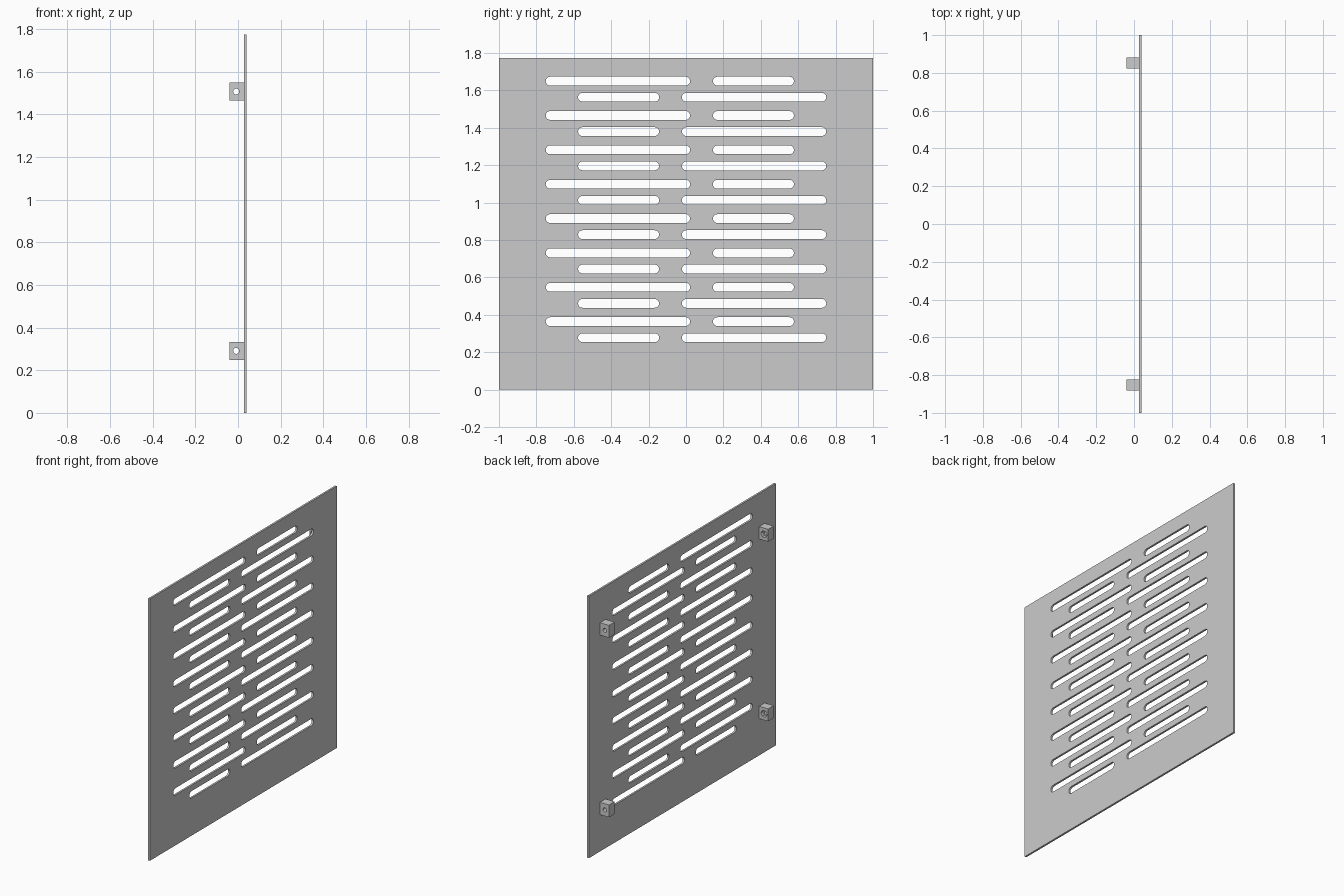
import bpy
import bmesh
from math import cos, sin, pi, radians

if "Cube" in bpy.data.objects:
    bpy.data.objects.remove(bpy.data.objects["Cube"], do_unlink=True)

GREY = (0.6, 0.6, 0.6, 1)
metal = bpy.data.materials.new("grey metal")
metal.use_nodes = True
metal.diffuse_color = GREY
metal.node_tree.nodes["Principled BSDF"].inputs["Base Color"].default_value = GREY

BACK, INNER, FRONT = -0.04, 0.027, 0.04   # block rear, plate rear, plate face
HEIGHT = 1.774


def make_object(name, bm):
    bmesh.ops.recalc_face_normals(bm, faces=bm.faces)
    mesh = bpy.data.meshes.new(name)
    bm.to_mesh(mesh)
    bm.free()
    mesh.materials.append(metal)
    obj = bpy.data.objects.new(name, mesh)
    bpy.context.collection.objects.link(obj)
    return obj


def prism(bm, outline, offset):
    """Extrude a closed outline of 3D points by an offset."""
    face = bm.faces.new([bm.verts.new(p) for p in outline])
    new = bmesh.ops.extrude_face_region(bm, geom=[face])["geom"]
    bmesh.ops.translate(bm, vec=offset,
                        verts=[v for v in new if isinstance(v, bmesh.types.BMVert)])


def box(bm, x0, x1, y0, y1, z0, z1):
    prism(bm, [(x0, y0, z0), (x1, y0, z0), (x1, y1, z0), (x0, y1, z0)], (0, 0, z1 - z0))


def cut(obj, cutter):
    cutter.hide_render = True
    mod = obj.modifiers.new("cut", "BOOLEAN")
    mod.operation = "DIFFERENCE"
    mod.solver = "EXACT"
    mod.object = cutter
    bpy.ops.object.select_all(action="DESELECT")
    bpy.context.view_layer.objects.active = obj
    obj.select_set(True)
    bpy.ops.object.modifier_apply(modifier=mod.name)
    bpy.data.objects.remove(cutter, do_unlink=True)
    bpy.ops.object.shade_smooth_by_angle(angle=radians(35))


def slot(bm, y0, y1, z, r=0.0235, steps=10):
    """Round-ended slot cutter running along y."""
    ends = [(y1 - r, -pi / 2), (y0 + r, pi / 2)]
    outline = [(INNER - 0.02, y + r * cos(a + pi * i / steps), z + r * sin(a + pi * i / steps))
               for y, a in ends for i in range(steps + 1)]
    prism(bm, outline, (FRONT - INNER + 0.04, 0, 0))


# Slotted panel: alternating rows, each mirrored from the one above
bm = bmesh.new()
box(bm, INNER, FRONT, -1, 1, 0, HEIGHT)
panel = make_object("panel", bm)

bm = bmesh.new()
for row in range(8):
    for side, base in ((1, 0.364), (-1, 0.278)):
        z = base + row * 0.1837
        for a, b in ((-0.75, 0.022), (0.144, 0.577)):
            y0, y1 = sorted((a * side, b * side))
            slot(bm, y0, y1, z)
cut(panel, make_object("slot_cutter", bm))


def rod(bm, r, sides, x, z, y0, y1):
    """Round or hexagonal cutter running along y."""
    prism(bm, [(x + r * cos(2 * pi * i / sides), y0, z + r * sin(2 * pi * i / sides))
               for i in range(sides)], (0, y1 - y0, 0))


# Four mounting blocks with a through hole and a nut pocket on the inner side
for side, side_name in ((1, "back"), (-1, "front")):
    for z, level in ((0.291, "lower"), (1.507, "upper")):
        name = f"{level}_{side_name}_mounting_block"
        bm = bmesh.new()
        y0, y1 = sorted((0.822 * side, 0.881 * side))
        box(bm, BACK, INNER, y0, y1, z - 0.042, z + 0.042)
        block = make_object(name, bm)
        for radius, sides, inner, outer in ((0.014, 24, 0.78, 0.92), (0.024, 6, 0.80, 0.845)):
            bm = bmesh.new()
            a, b = sorted((inner * side, outer * side))
            rod(bm, radius, sides, -0.0085, z, a, b)
            cut(block, make_object("hole_cutter", bm))
